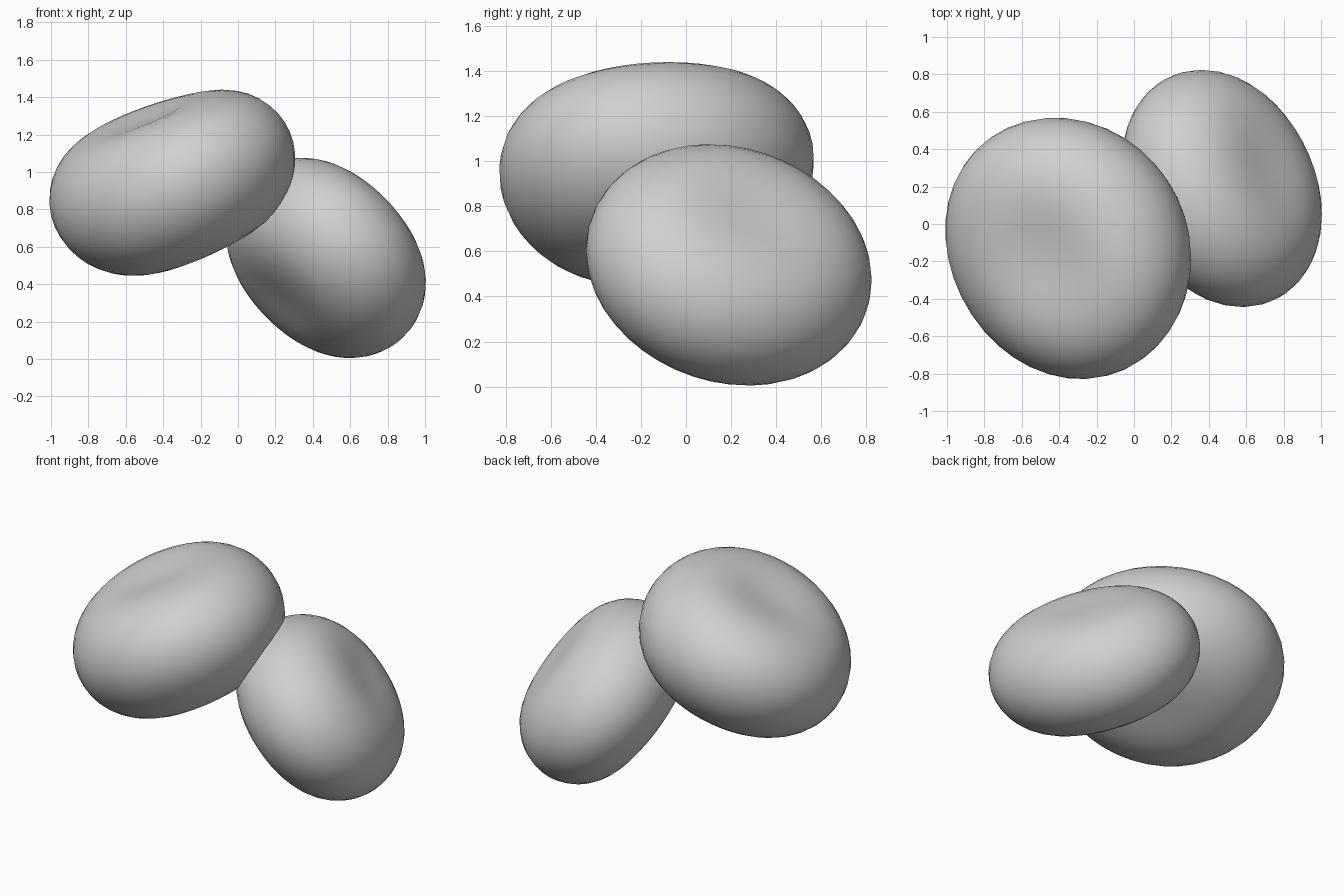
import bpy
import bmesh
import math
from mathutils import Matrix, Vector

if "Cube" in bpy.data.objects:
    bpy.data.objects.remove(bpy.data.objects["Cube"], do_unlink=True)

# One plain grey for both cells
grey = bpy.data.materials.new("soft_grey")
grey.use_nodes = True
colour = (0.63, 0.63, 0.63, 1)
grey.diffuse_color = colour
grey.node_tree.nodes["Principled BSDF"].inputs["Base Color"].default_value = colour


def dimpled(co, radii, dents, bend):
    """Turn a unit sphere point into a plump disc, dented on both faces and
    curled up a little at its long ends."""
    r = min(math.hypot(co.x, co.y), 1.0)
    side = 1 if co.z > 0 else -1
    dent = dents[0] if side > 0 else dents[1]
    z = side * math.sqrt(max(0.0, 1 - r ** 2.4)) * (1 - dent * math.exp(-(r / 0.55) ** 2))
    return Vector((co.x * radii[0], co.y * radii[1], z * radii[2] + bend * co.x ** 2))


def make_cell(name, axis, long_dir, radii, dents, bend, centre):
    # Disc orientation: local z is the dent axis, local x the longest way
    n = Vector(axis).normalized()
    u = Vector(long_dir)
    u = (u - n * u.dot(n)).normalized()
    turn = Matrix((u, n.cross(u), n)).transposed()

    bm = bmesh.new()
    bmesh.ops.create_uvsphere(bm, u_segments=40, v_segments=26, radius=1)
    for v in bm.verts:
        v.co = turn @ dimpled(v.co, radii, dents, bend)
    bmesh.ops.recalc_face_normals(bm, faces=bm.faces)
    for f in bm.faces:
        f.smooth = True

    mesh = bpy.data.meshes.new(name)
    bm.to_mesh(mesh)
    bm.free()
    mesh.materials.append(grey)
    obj = bpy.data.objects.new(name, mesh)
    obj.location = centre
    bpy.context.collection.objects.link(obj)


# Upper cell lies nearly flat; lower cell leans behind it
make_cell("upper_cell", (-0.38, -0.15, 0.91), (-0.65, 0.98, -0.1),
          (0.72, 0.66, 0.455), (0.2, 0.1), 0.05, (-0.345, -0.125, 0.945))
make_cell("lower_cell", (0.69, 0.36, 0.63), (-0.41, 1, -0.1),
          (0.66, 0.59, 0.41), (0.14, 0.14), 0, (0.47, 0.19, 0.54))
